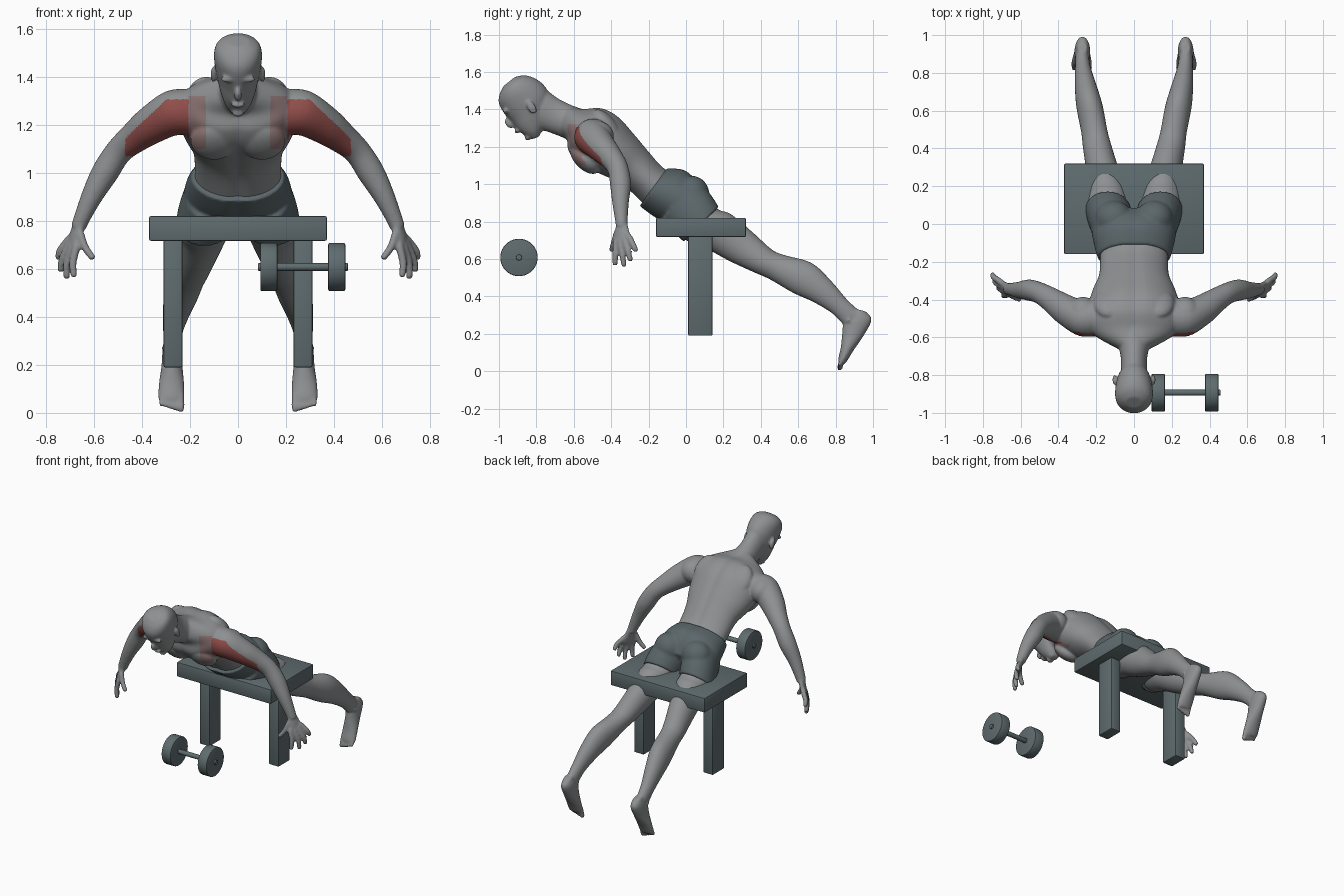
import bpy, bmesh, math
from mathutils import Vector, Matrix

cube = bpy.data.objects.get("Cube")
if cube:
    bpy.data.objects.remove(cube, do_unlink=True)


def material(name, rgb):
    m = bpy.data.materials.new(name)
    m.use_nodes = True
    m.diffuse_color = (*rgb, 1)
    m.node_tree.nodes["Principled BSDF"].inputs["Base Color"].default_value = (*rgb, 1)
    return m


SKIN = material("grey skin", (.27, .28, .285))
RED = material("worked muscle red", (.28, .075, .068))
PALE = material("faint muscle red", (.28, .185, .183))
CLOTH = material("shorts slate", (.105, .135, .145))
STEEL = material("bench slate", (.115, .15, .158))


# ---- helpers ----
def spline(a, b, c, d, t):
    return (b * 2 + (c - a) * t + (a * 2 - b * 5 + c * 4 - d) * t * t
            + (b * 3 - a - c * 3 + d) * t ** 3) * .5


def loft(bm, rings, side=1, groove=0, seg=32, steps=5):
    """Smooth closed skin through rings of (centre, half width, half depth)."""
    dense, n = [], len(rings)
    for i in range(n - 1):
        four = [rings[min(max(i + k, 0), n - 1)] for k in (-1, 0, 1, 2)]
        dense += [[spline(*(r[j] for r in four), s / steps) for j in range(3)] for s in range(steps)]
    dense.append(rings[-1])
    loops = []
    for c, u, v in dense:
        loop = []
        for k in range(seg):
            a = 2 * math.pi * k / seg
            ca, sa = math.cos(a), math.sin(a)
            dip = 1 - groove * math.exp(-(ca / .15) ** 2)
            p = c + u * ca + v * sa * dip
            loop.append(bm.verts.new((p.x * side, p.y, p.z)))
        loops.append(loop)
    for a, b in zip(loops, loops[1:]):
        for k in range(seg):
            bm.faces.new((a[k], a[k - 1], b[k - 1], b[k]))
    bm.faces.new(loops[0])
    bm.faces.new(loops[-1])


def profile(rows):
    """Rings from side outline pairs: front y, z, back y, z, half width, centre x."""
    out = []
    for fy, fz, by, bz, w, x in rows:
        out.append((Vector((x, (fy + by) / 2, (fz + bz) / 2)), Vector((w, 0, 0)),
                    Vector((0, (by - fy) / 2, (bz - fz) / 2))))
    return out


def tube(bm, pts, side=1, seg=20):
    """Round limb through points of x, y, z, radius."""
    out = []
    for i, p in enumerate(pts):
        t = Vector(pts[min(i + 1, len(pts) - 1)][:3]) - Vector(pts[max(i - 1, 0)][:3])
        u = t.cross(Vector((0, 1, 0))).normalized()
        v = t.cross(u).normalized()
        out.append((Vector(p[:3]), u * p[3], v * p[3]))
    loft(bm, out, side, seg=seg)


def blob(bm, pos, size, tilt=0, side=1):
    m = (Matrix.Translation((pos[0] * side, pos[1], pos[2]))
         @ Matrix.Rotation(math.radians(tilt), 4, 'X') @ Matrix.Diagonal((*size, 1)))
    bmesh.ops.create_uvsphere(bm, u_segments=24, v_segments=16, radius=1, matrix=m)


def finish(name, bm, mats, voxel=0, angle=40):
    bmesh.ops.recalc_face_normals(bm, faces=bm.faces)
    me = bpy.data.meshes.new(name)
    bm.to_mesh(me)
    bm.free()
    ob = bpy.data.objects.new(name, me)
    bpy.context.collection.objects.link(ob)
    if voxel:  # fuse the overlapping parts into one soft surface
        r = ob.modifiers.new("fuse", 'REMESH')
        r.mode, r.voxel_size = 'VOXEL', voxel
        s = ob.modifiers.new("soften", 'SMOOTH')
        s.factor, s.iterations = .5, 5
        bpy.context.view_layer.update()
        dg = bpy.context.evaluated_depsgraph_get()
        me = bpy.data.meshes.new_from_object(ob.evaluated_get(dg))
        ob.modifiers.clear()
        ob.data = me
    me.materials.clear()
    for m in mats:
        me.materials.append(m)
    me.shade_smooth()
    if not voxel:
        me.set_sharp_from_angle(angle=math.radians(angle))
    return ob


# ---- body ----
bm = bmesh.new()
trunk = [(-.68, 1.28, -.63, 1.42, .085, 0), (-.64, 1.24, -.55, 1.405, .19, 0),
         (-.63, 1.17, -.45, 1.41, .24, 0), (-.57, 1.1, -.36, 1.365, .25, 0),
         (-.46, 1.05, -.27, 1.265, .222, 0), (-.37, 1.01, -.2, 1.18, .188, 0),
         (-.3, .96, -.13, 1.1, .18, 0), (-.2, .86, -.06, 1.05, .18, 0)]
loft(bm, profile(trunk), groove=.07, seg=48)
neck = [(-.81, 1.3, -.74, 1.5, .07, 0), (-.74, 1.28, -.67, 1.45, .07, 0),
        (-.66, 1.25, -.58, 1.41, .09, 0), (-.6, 1.22, -.5, 1.39, .12, 0)]
loft(bm, profile(neck))
head = [(-.82, 1.24, -.785, 1.255, .025, 0), (-.86, 1.26, -.76, 1.31, .052, 0),
        (-.9, 1.29, -.74, 1.39, .072, 0), (-.935, 1.335, -.735, 1.48, .088, 0),
        (-.97, 1.375, -.76, 1.53, .097, 0), (-1, 1.43, -.81, 1.567, .1, 0),
        (-.997, 1.48, -.865, 1.582, .086, 0), (-.975, 1.525, -.915, 1.573, .046, 0)]
loft(bm, profile(head))
blob(bm, (0, -.945, 1.325), (.016, .02, .032), 40)       # nose
blob(bm, (0, -.905, 1.283), (.03, .012, .012), 40)       # lips
blob(bm, (0, -.845, 1.25), (.026, .018, .016), 40)       # chin

leg = [(-.08, .76, .06, .98, .1, .12), (0, .7, .165, .87, .112, .14),
       (.1, .66, .24, .84, .104, .148), (.23, .59, .36, .74, .086, .17),
       (.36, .53, .46, .65, .076, .195), (.45, .49, .53, .62, .07, .21),
       (.57, .42, .67, .58, .07, .235), (.68, .37, .77, .49, .058, .255),
       (.78, .31, .86, .385, .042, .27), (.84, .25, .93, .32, .036, .275)]
foot = [(.9, .335, .96, .32, .025, .273), (.845, .275, .993, .275, .04, .273),
        (.835, .2, .95, .19, .044, .275), (.828, .13, .895, .11, .053, .277),
        (.815, .07, .862, .055, .054, .278), (.815, .05, .85, .04, .045, .278)]
arm = [(.17, -.49, 1.25, .1), (.27, -.5, 1.25, .095), (.36, -.455, 1.2, .08),
       (.44, -.4, 1.14, .064), (.5, -.365, 1.085, .056), (.555, -.35, 1, .056),
       (.61, -.35, .9, .044), (.655, -.345, .8, .033), (.665, -.343, .77, .031)]
fingers = [((.675, -.375, .685), (.685, -.38, .565)), ((.695, -.35, .68), (.715, -.33, .558)),
           ((.708, -.325, .69), (.74, -.295, .588)), ((.715, -.3, .71), (.752, -.265, .64)),
           ((.655, -.37, .74), (.603, -.4, .64))]
for s in (1, -1):
    loft(bm, profile(leg), s)
    loft(bm, profile(foot), s)
    for i in range(5):                                    # toes
        x, r = .238 + i * .0205, .015 - i * .0012
        tube(bm, [(x, .84, .08, r), (x, .83, .045 + i * .003, r), (x, .822, .018 + i * .005, r),
                  (x, .82, .004 + i * .006, r * .6)], s, 12)
    blob(bm, (.275, .87, .27), (.043, .02, .02), 0, s)    # ankle bones
    tube(bm, arm, s, 32)
    across = Vector((.35, .9, .25))
    thin = Vector((.9, -.35, 0))
    palm = [((.66, -.345, .79), .032, .024), ((.678, -.342, .74), .042, .021),
            ((.693, -.338, .69), .05, .017), ((.697, -.337, .675), .044, .014)]
    loft(bm, [(Vector(c), across * w, thin * t) for c, w, t in palm], s)
    for a, b in fingers:
        a, b = Vector(a), Vector(b)
        bend = a.lerp(b, .5) + Vector((.008, 0, 0))
        root = a + (Vector((.665, -.345, .77)) - a) * .3
        tube(bm, [(*root, .016), (*a, .017), (*bend, .016), (*a.lerp(b, .93), .014), (*b, .008)], s, 14)
    blob(bm, (.1, -.54, 1.135), (.098, .055, .1), 45, s)  # chest muscle
    blob(bm, (.27, -.48, 1.255), (.085, .095, .085), 0, s)  # shoulder
    blob(bm, (.13, -.42, 1.31), (.085, .05, .11), 40, s)  # shoulder blade
    blob(bm, (.102, -.825, 1.41), (.012, .022, .038), 30, s)  # ear
    blob(bm, (.04, -.965, 1.39), (.034, .014, .014), 40, s)  # brow
body = finish("body", bm, [SKIN, RED, PALE], .0072)

# worked muscles on the front of shoulder, upper arm and chest
for f in body.data.polygons:
    x, y, z = abs(f.center.x), f.center.y, f.center.z
    facing = f.normal.y < -.2 and z > 1.07 and y > -.72
    top = 1.305 - max(0, x - .3) * .95
    if facing and .205 < x < .47 and z < top:
        f.material_index = 1
    elif facing and .135 < x <= .205 and 1.1 < z < 1.32:
        f.material_index = 2

# ---- shorts ----
bm = bmesh.new()
hips = [(-.25, .88, -.1, 1.088, .193, 0), (-.17, .82, -.01, 1.08, .215, 0),
        (-.08, .77, .05, 1.03, .225, 0), (0, .73, .09, .95, .2, 0)]
loft(bm, profile(hips), groove=.05, seg=48)
cuff = [(-.13, .8, .03, 1.04, .11, .11), (-.06, .735, .12, .96, .122, .125),
        (-.012, .692, .175, .878, .12, .14)]
for s in (1, -1):
    loft(bm, profile(cuff), s)
    blob(bm, (.108, .03, .945), (.1, .095, .1), 0, s)
finish("shorts", bm, [CLOTH], .0085)


# ---- bench ----
def box(name, lo, hi):
    bm = bmesh.new()
    lo, hi = Vector(lo), Vector(hi)
    m = Matrix.Translation((lo + hi) / 2) @ Matrix.Diagonal((*(hi - lo), 1))
    bmesh.ops.create_cube(bm, size=1, matrix=m)
    bmesh.ops.bevel(bm, geom=bm.edges[:], offset=.007, segments=2, affect='EDGES', profile=.5)
    finish(name, bm, [STEEL])


box("bench_top", (-.37, -.16, .717), (.37, .32, .82))
box("bench_leg_left", (.232, .012, .19), (.31, .142, .73))
box("bench_leg_right", (-.31, .012, .19), (-.232, .142, .73))


# ---- dumbbell ----
def disc(name, x0, x1, r, bevel):
    bm = bmesh.new()
    m = Matrix.Translation(((x0 + x1) / 2, -.893, .608)) @ Matrix.Rotation(math.pi / 2, 4, 'Y')
    bmesh.ops.create_cone(bm, cap_ends=True, segments=40, radius1=r, radius2=r, depth=x1 - x0, matrix=m)
    rims = [e for e in bm.edges if any(len(f.verts) > 4 for f in e.link_faces)]
    bmesh.ops.bevel(bm, geom=rims, offset=bevel, segments=2, affect='EDGES', profile=.5)
    finish(name, bm, [STEEL])


disc("dumbbell_bar", .083, .458, .016, .003)
disc("dumbbell_weight_inner", .093, .164, .1, .006)
disc("dumbbell_weight_outer", .376, .447, .1, .006)
